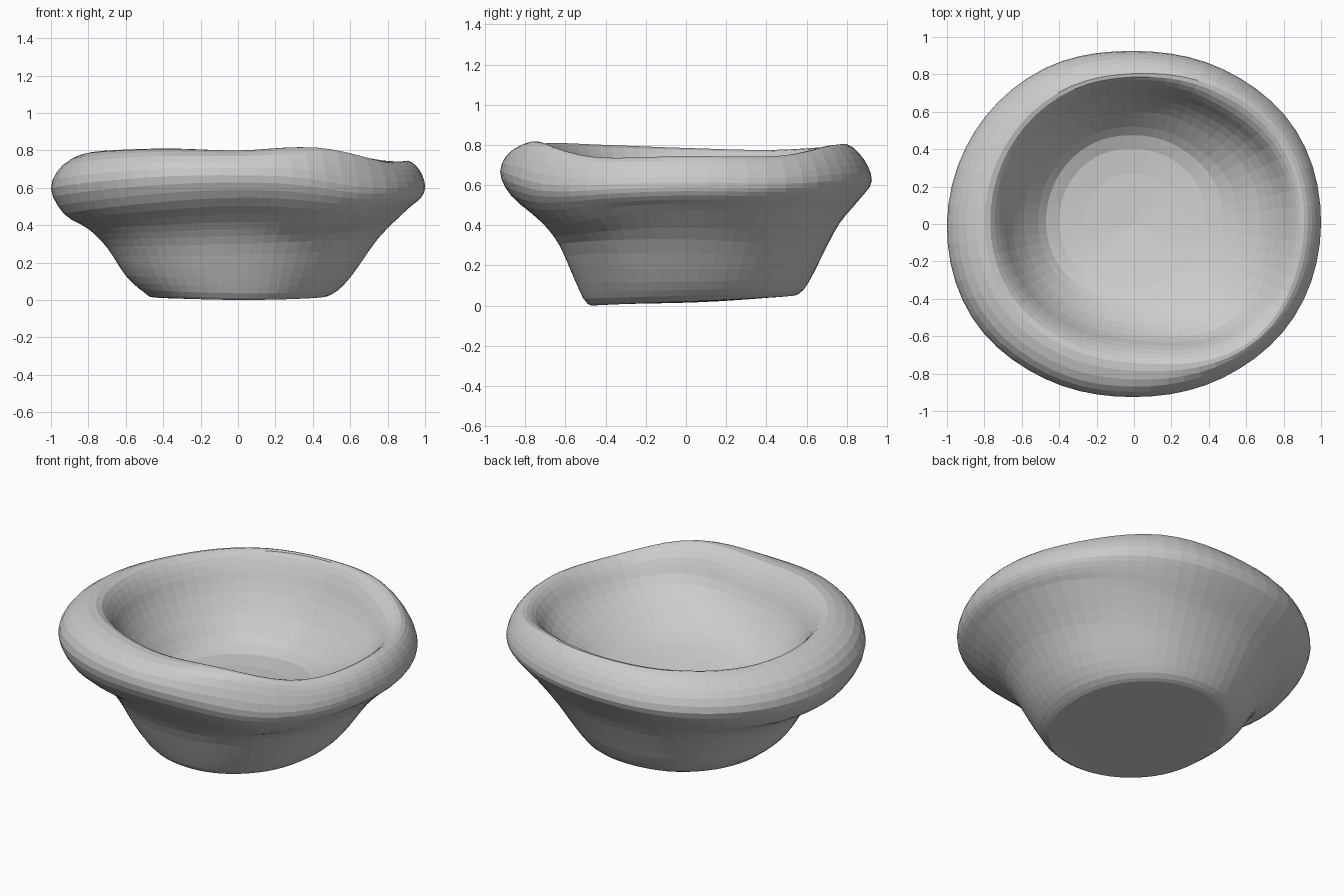
import bpy, bmesh, math

if "Cube" in bpy.data.objects:
    bpy.data.objects.remove(bpy.data.objects["Cube"])

SEGMENTS = 60   # steps around the bowl
STEPS = 3       # steps between two profile points

# Cross-sections (radius, height): under the foot, up the outside, over the rim, down inside
RIGHT = [(0, .025), (.40, .02), (.50, .03), (.60, .12), (.75, .33), (.90, .48), (.98, .56), (1.0, .64),
         (.97, .74), (.91, .80), (.85, .76), (.76, .63), (.62, .51), (.38, .40), (0, .33)]
BACK = [(0, .025), (.45, .045), (.56, .06), (.62, .14), (.68, .26), (.76, .41), (.86, .53), (.92, .62),
        (.88, .73), (.80, .80), (.75, .75), (.67, .59), (.56, .44), (.40, .33), (0, .33)]
LEFT = [(0, .025), (.42, .015), (.50, .04), (.60, .13), (.70, .28), (.80, .38), (.93, .46), (1.0, .60),
        (.94, .73), (.80, .80), (.72, .73), (.65, .59), (.55, .45), (.40, .34), (0, .33)]
FRONT = [(0, .025), (.40, .008), (.49, .01), (.55, .12), (.63, .30), (.72, .42), (.87, .55), (.925, .67),
         (.87, .77), (.74, .80), (.66, .73), (.59, .61), (.49, .50), (.34, .41), (0, .33)]
SECTIONS = [RIGHT, BACK, LEFT, FRONT]

# Outer radius and rim height every 30 degrees, counter-clockwise from +x
OUTLINE = [1.0, 1.0, .955, .925, .96, .985, 1.0, 1.0, .955, .925, .95, .99]
RIM = [.745, .745, .80, .80, .79, .775, .785, .80, .81, .80, .815, .74]


def catmull(a, b, c, d, t):
    return .5 * (2 * b + (c - a) * t + (2 * a - 5 * b + 4 * c - d) * t * t
                 + (3 * b - a - 3 * c + d) * t ** 3)


def around(values, turn):
    """Smooth closed interpolation, turn in 0..1."""
    n = len(values)
    i = int(turn * n)
    return catmull(*[values[(i + k) % n] for k in (-1, 0, 1, 2)], turn * n - i)


def section(turn):
    """Blended, refined cross-section at one direction."""
    corner = math.exp(-((turn * 360 - 312) / 25) ** 2)   # sharper lip at the front right
    back_corner = math.exp(-((turn * 360 - 50) / 25) ** 2)   # softer inside at the back right
    pts = []
    for j in range(len(RIGHT)):
        r = around([s[j][0] for s in SECTIONS], turn)
        z = around([s[j][1] for s in SECTIONS], turn)
        if 9 <= j <= 11:
            r += .05 * corner
        if j in (5, 6, 7):
            z -= .05 * corner
        if j in (10, 11, 12):
            r -= .03 * back_corner
        pts.append((r, z))
    scale = around(OUTLINE, turn) / max(p[0] for p in pts)
    lift = around(RIM, turn) - .80
    last = len(pts) - 1
    out = []
    for i in range(last):
        quad = [pts[max(0, min(last, i + k))] for k in (-1, 0, 1, 2)]
        for s in range(STEPS):
            r, z = (catmull(*[q[a] for q in quad], s / STEPS) for a in (0, 1))
            w = max(0, min(1, (z - .5) / .3))
            out.append((max(r, 0) * scale, max(z + lift * w, 0)))
    return out[1:]


# Bowl: loft of the cross-sections around z
bm = bmesh.new()
rings = []
for k in range(SEGMENTS):
    a = math.tau * k / SEGMENTS
    rings.append([bm.verts.new((r * math.cos(a), r * math.sin(a), z))
                  for r, z in section(k / SEGMENTS)])
foot = bm.verts.new((0, 0, .025))
floor = bm.verts.new((0, 0, .33))
for k in range(SEGMENTS):
    p, q = rings[k], rings[(k + 1) % SEGMENTS]
    for j in range(len(p) - 1):
        bm.faces.new((p[j], q[j], q[j + 1], p[j + 1]))
    bm.faces.new((foot, q[0], p[0]))
    bm.faces.new((floor, p[-1], q[-1]))
bmesh.ops.recalc_face_normals(bm, faces=bm.faces)
mesh = bpy.data.meshes.new("bowl")
bm.to_mesh(mesh)
bm.free()
bowl = bpy.data.objects.new("bowl", mesh)
bpy.context.collection.objects.link(bowl)
